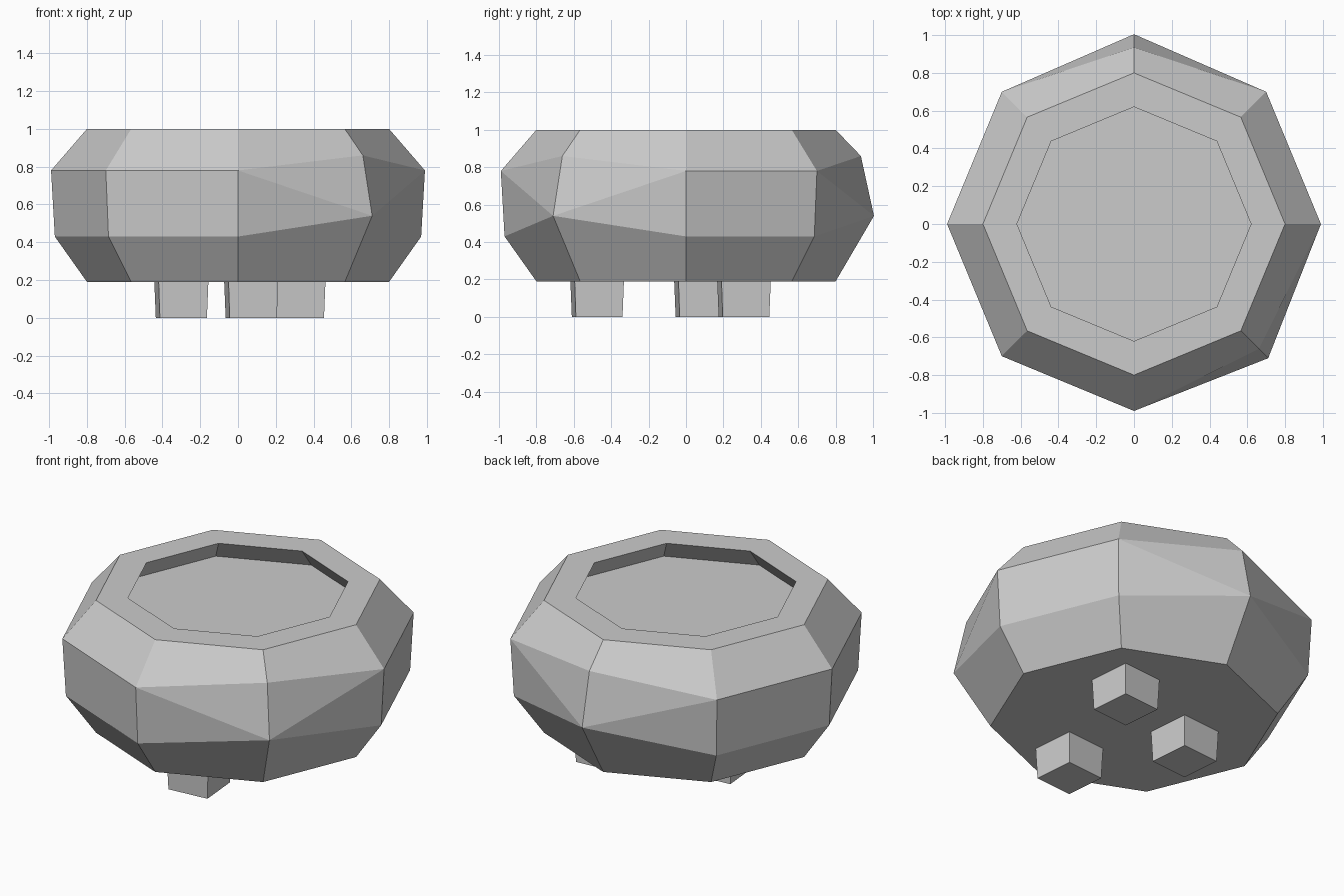
import bpy
import bmesh
from math import cos, sin, pi, radians

cube = bpy.data.objects.get("Cube")
if cube:
    bpy.data.objects.remove(cube, do_unlink=True)

# Single stone grey
grey = bpy.data.materials.new("stone_grey")
grey.use_nodes = True
colour = (0.6, 0.6, 0.6, 1)
grey.diffuse_color = colour
grey.node_tree.nodes["Principled BSDF"].inputs["Base Color"].default_value = colour

SIDES = 8
RAISED = {2, 7}  # corners where the belly is pushed up


def add_object(name, bm):
    bmesh.ops.recalc_face_normals(bm, faces=bm.faces)
    mesh = bpy.data.meshes.new(name)
    bm.to_mesh(mesh)
    bm.free()
    mesh.materials.append(grey)
    obj = bpy.data.objects.new(name, mesh)
    bpy.context.collection.objects.link(obj)
    return obj


# Bowl body: octagonal rings as (radius, height), base to sunken floor
profile = [(0.80, 0.19), (0.97, 0.43), (0.99, 0.78),
           (0.80, 1.0), (0.62, 1.0), (0.71, 0.88)]
raised_profile = {1: (1.005, 0.54), 2: (0.935, 0.86)}

bm = bmesh.new()
rings = []
for level, normal in enumerate(profile):
    ring = []
    for i in range(SIDES):
        r, z = raised_profile.get(level, normal) if i in RAISED else normal
        a = 2 * pi * i / SIDES
        ring.append(bm.verts.new((r * cos(a), r * sin(a), z)))
    rings.append(ring)

for level in range(len(rings) - 1):
    low, high = rings[level], rings[level + 1]
    for i in range(SIDES):
        j = (i + 1) % SIDES
        if level == 1 and i in RAISED:
            bm.faces.new((low[i], low[j], high[j]))
            bm.faces.new((low[i], high[j], high[i]))
        elif level == 1 and j in RAISED:
            bm.faces.new((low[i], low[j], high[i]))
            bm.faces.new((low[j], high[j], high[i]))
        else:
            bm.faces.new((low[i], low[j], high[j], high[i]))
bm.faces.new(rings[0][::-1])
bm.faces.new(rings[-1])
add_object("bowl", bm)


# Feet: three slightly tapered, slightly turned blocks
def add_foot(name, x, y):
    bm = bmesh.new()
    bmesh.ops.create_cube(bm, size=1)
    turn = radians(5)
    for v in bm.verts:
        width = 0.265 if v.co.z > 0 else 0.25
        px, py = v.co.x * width, v.co.y * width
        v.co = (px * cos(turn) - py * sin(turn),
                px * sin(turn) + py * cos(turn),
                0.2 if v.co.z > 0 else 0)
    add_object(name, bm).location = (x, y, 0)


add_foot("front_foot", 0.07, -0.475)
add_foot("right_foot", -0.30, 0.08)
add_foot("left_foot", 0.32, 0.31)
